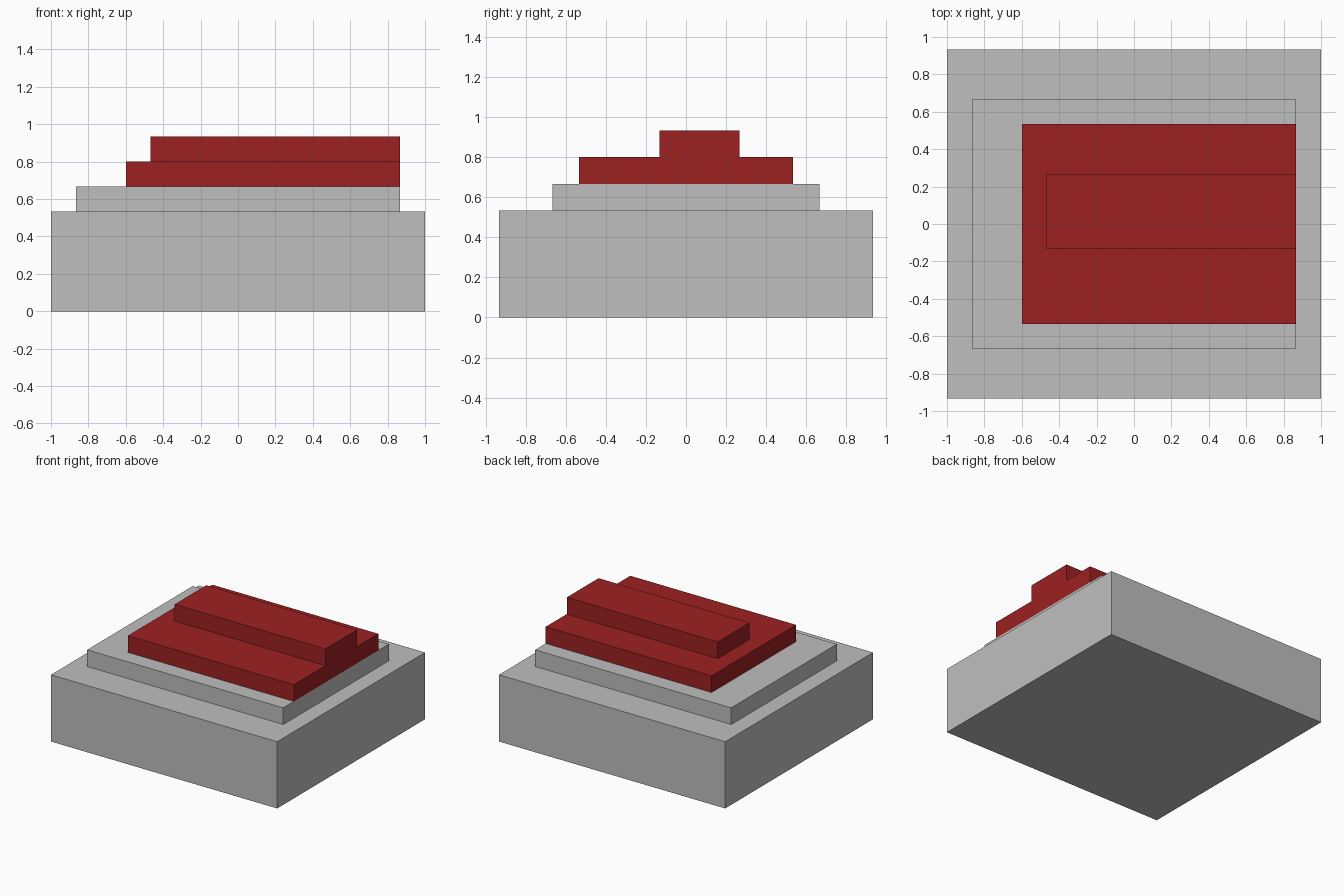
import bpy
from mathutils import Matrix, Vector

cube = bpy.data.objects.get("Cube")
if cube:
    bpy.data.objects.remove(cube, do_unlink=True)


def make_material(name, rgb):
    mat = bpy.data.materials.new(name)
    mat.use_nodes = True
    colour = (*rgb, 1.0)
    mat.diffuse_color = colour
    bsdf = next(n for n in mat.node_tree.nodes if n.type == 'BSDF_PRINCIPLED')
    bsdf.inputs["Base Color"].default_value = colour
    return mat


UNIT = 2 / 15  # all sizes are whole or half steps of this grid


def block(name, low, high, mat):
    """Box between two corners given in grid units."""
    low, high = Vector(low) * UNIT, Vector(high) * UNIT
    bpy.ops.mesh.primitive_cube_add(size=1)
    obj = bpy.context.object
    obj.name = obj.data.name = name
    obj.data.transform(Matrix.Translation((low + high) / 2)
                       @ Matrix.Diagonal((*(high - low), 1)))
    obj.data.materials.append(mat)
    return obj


grey = make_material("light grey", (0.52, 0.52, 0.52))
red = make_material("dark red", (0.34, 0.015, 0.016))

# Grey plinth and step
block("base", (-7.5, -7, 0), (7.5, 7, 4), grey)
block("step", (-6.5, -5, 4), (6.5, 5, 5), grey)

# Red slab and ridge, flush with the step on the +x end
block("slab", (-4.5, -4, 5), (6.5, 4, 6), red)
block("ridge", (-3.5, -1, 6), (6.5, 2, 7), red)
